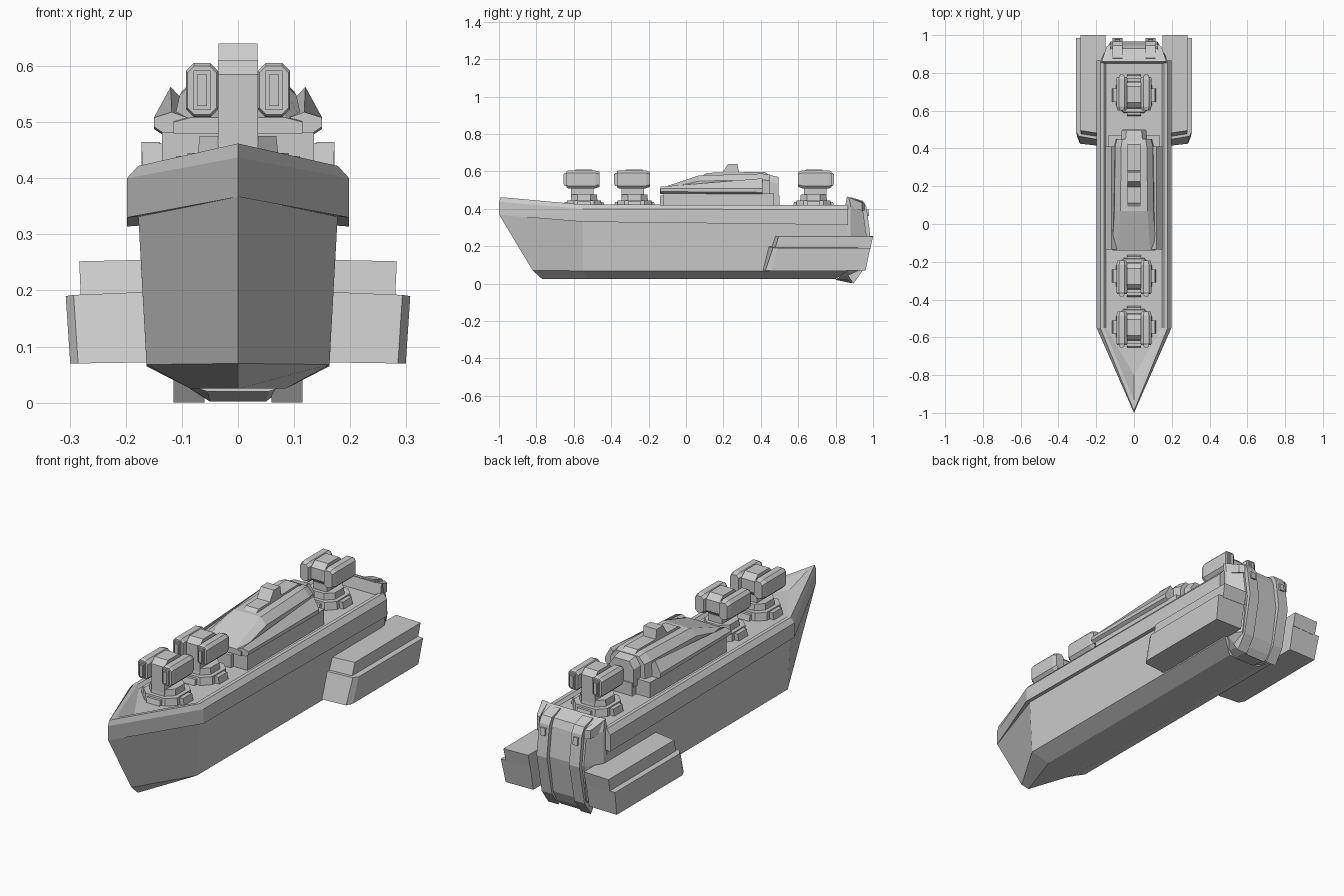
import bpy, bmesh, math

grey = bpy.data.materials.new("warship grey")
grey.diffuse_color = (0.6, 0.6, 0.6, 1)


def loft(name, rings, cap=True):
    """Skin a list of closed rings having equal point counts."""
    bm = bmesh.new()
    vs = [[bm.verts.new(p) for p in r] for r in rings]
    n = len(rings[0])
    for a, b in zip(vs, vs[1:]):
        for i in range(n):
            j = (i + 1) % n
            bm.faces.new((a[i], a[j], b[j], b[i]))
    if cap:
        bm.faces.new(vs[0])
    bm.faces.new(vs[-1])
    bmesh.ops.remove_doubles(bm, verts=bm.verts[:], dist=1e-5)
    bmesh.ops.dissolve_degenerate(bm, dist=1e-5, edges=bm.edges[:])
    bmesh.ops.recalc_face_normals(bm, faces=bm.faces[:])
    me = bpy.data.meshes.new(name)
    bm.to_mesh(me)
    bm.free()
    me.materials.append(grey)
    ob = bpy.data.objects.new(name, me)
    bpy.context.collection.objects.link(ob)
    return ob


def sym(half):
    """Complete a right-hand half ring with its mirror image."""
    return half + [(-x, y, z) for x, y, z in reversed(half)]


def box(name, x0, x1, y0, y1, z0, z1, tx=0.0, ty=0.0):
    """Box whose top is drawn in by tx and ty."""
    ring = lambda z, a, b: [(x0 + a, y0 + b, z), (x1 - a, y0 + b, z),
                            (x1 - a, y1 - b, z), (x0 + a, y1 - b, z)]
    return loft(name, [ring(z0, 0, 0), ring(z1, tx, ty)])


def prism_x(name, x0, x1, profile):
    """Side profile (y, z) extruded across x."""
    return loft(name, [[(x, y, z) for y, z in profile] for x in (x0, x1)])


def octagon(cx, y, cz, w, h, c):
    """Chamfered rectangle in the x-z plane."""
    pts = [(w, h - c), (w - c, h), (c - w, h), (-w, h - c),
           (-w, c - h), (c - w, -h), (w - c, -h), (w, c - h)]
    return [(cx + a, y, cz + b) for a, b in pts]


# Hull with a raked, faceted bow
loft("hull", [
    sym([(0, -0.77, 0.025), (0, -0.82, 0.07), (0, -1, 0.37)]),
    sym([(0.085, -0.52, 0.025), (0.163, -0.55, 0.068), (0.178, -0.55, 0.34)]),
    sym([(0.085, 0.80, 0.025), (0.163, 0.86, 0.065), (0.178, 0.86, 0.34)])], cap=False)

# Overhanging belt, bulwark and sunken deck
loft("belt_and_deck", [
    sym([(0, -0.985, 0.368), (0, -1, 0.367), (0, -1, 0.437),
         (0, -0.99, 0.462), (0, -0.935, 0.455), (0, -0.80, 0.415)]),
    sym([(0.17, -0.55, 0.332), (0.198, -0.55, 0.330), (0.198, -0.55, 0.400),
         (0.178, -0.55, 0.422), (0.160, -0.55, 0.422), (0.148, -0.55, 0.408)]),
    sym([(0.17, 0.865, 0.316), (0.198, 0.865, 0.314), (0.198, 0.865, 0.395),
         (0.178, 0.865, 0.420), (0.160, 0.865, 0.420), (0.148, 0.865, 0.408)])], cap=False)


# Faceted stern block, built in levels
def stern_level(y0, z0, xs, ym, xr, yr, zr):
    return sym([(xs, y0, z0), (xs, ym, z0), (xr, yr, zr)])


loft("stern", [
    stern_level(0.80, 0.02, 0.055, 0.86, 0.05, 0.885, 0.002),
    stern_level(0.82, 0.035, 0.10, 0.87, 0.085, 0.91, 0.03),
    stern_level(0.84, 0.08, 0.162, 0.87, 0.12, 0.935, 0.08),
    stern_level(0.85, 0.26, 0.172, 0.88, 0.125, 0.965, 0.26),
    stern_level(0.85, 0.41, 0.172, 0.88, 0.125, 0.945, 0.40),
    stern_level(0.86, 0.462, 0.17, 0.87, 0.12, 0.93, 0.435)])

# Stern ribs, bollard plates, sponsons and superstructure flanks on both sides
for s, side in ((1, "right"), (-1, "left")):
    prism_x("stern_rib_" + side, s * 0.06, s * 0.115,
            [(0.86, 0.05), (0.895, 0.0), (0.945, 0.07), (0.985, 0.26), (0.965, 0.41),
             (0.945, 0.442), (0.88, 0.462), (0.86, 0.44)])
    prism_x("stern_light_" + side, s * 0.075, s * 0.10,
            [(0.95, 0.36), (0.98, 0.36), (0.975, 0.395), (0.95, 0.395)])
    # Stern corner fin
    loft("stern_corner_" + side, [
        [(s * 0.14, 0.86, 0.41), (s * 0.172, 0.86, 0.41), (s * 0.172, 0.86, 0.465), (s * 0.14, 0.86, 0.465)],
        [(s * 0.12, 0.955, 0.39), (s * 0.145, 0.94, 0.39), (s * 0.145, 0.94, 0.432), (s * 0.12, 0.955, 0.432)]])

    # Lower and upper sponson
    loft("sponson_lower_" + side, [
        [(s * 0.15, 0.41, 0.072), (s * 0.285, 0.425, 0.07), (s * 0.299, 0.455, 0.07),
         (s * 0.299, 0.96, 0.07), (s * 0.15, 0.96, 0.072)],
        [(s * 0.15, 0.44, 0.198), (s * 0.293, 0.465, 0.192), (s * 0.307, 0.49, 0.19),
         (s * 0.307, 0.985, 0.19), (s * 0.15, 0.985, 0.198)]])
    loft("sponson_upper_" + side, [
        [(s * 0.15, 0.455, 0.19), (s * 0.28, 0.475, 0.185), (s * 0.28, 0.985, 0.185), (s * 0.15, 0.985, 0.19)],
        [(s * 0.15, 0.475, 0.255), (s * 0.283, 0.495, 0.252), (s * 0.283, 1.0, 0.252), (s * 0.15, 1.0, 0.255)]])

    # Tapering flank of the superstructure
    loft("flank_" + side, [
        [(s * 0.09, -0.135, 0.482), (s * 0.135, -0.135, 0.482), (s * 0.15, -0.135, 0.492),
         (s * 0.15, -0.135, 0.508), (s * 0.118, -0.135, 0.518), (s * 0.09, -0.135, 0.508)],
        [(s * 0.09, 0.41, 0.478), (s * 0.135, 0.41, 0.478), (s * 0.15, 0.41, 0.488),
         (s * 0.15, 0.41, 0.508), (s * 0.12, 0.41, 0.563), (s * 0.09, 0.41, 0.53)]])

# Superstructure base, cabin, rear arch and mast block
box("superstructure_base", -0.135, 0.135, -0.12, 0.47, 0.40, 0.482)
box("deck_step", -0.06, 0.06, -0.14, 0.50, 0.40, 0.47)
loft("cabin", [
    sym([(0.115, -0.14, 0.48), (0.115, -0.14, 0.50), (0.085, -0.14, 0.508)]),
    sym([(0.112, 0.07, 0.48), (0.104, 0.07, 0.548), (0.072, 0.07, 0.578)]),
    sym([(0.105, 0.41, 0.48), (0.100, 0.41, 0.555), (0.068, 0.41, 0.588)]),
    sym([(0.095, 0.45, 0.48), (0.090, 0.45, 0.55), (0.062, 0.45, 0.582)])])
loft("rear_arch", [
    sym([(0.07, 0.44, 0.45), (0.07, 0.44, 0.545), (0.045, 0.44, 0.582)]),
    sym([(0.065, 0.495, 0.45), (0.065, 0.495, 0.535), (0.04, 0.495, 0.57)])])
prism_x("roof_spine", -0.035, 0.035,
        [(0.08, 0.57), (0.11, 0.592), (0.42, 0.597), (0.46, 0.57)])
prism_x("mast_block", -0.035, 0.035,
        [(0.19, 0.585), (0.225, 0.64), (0.275, 0.64), (0.285, 0.585)])


# Gun turrets: stepped base, tall neck and two pods
def turret(name, cy, d):
    Y = lambda y: cy + d * y

    def tier(part, r, c, z0, z1, t):
        def ring(z, k):
            p = [(r, c), (c, r), (-c, r), (-r, c), (-r, -c), (-c, -r), (c, -r), (r, -c)]
            return [(a * k, cy + b * k, z) for a, b in p]
        loft(name + part, [ring(z0, 1), ring(z1, t)])

    tier("_base", 0.095, 0.055, 0.40, 0.445, 0.95)
    box(name + "_cross_x", -0.118, 0.118, cy - 0.035, cy + 0.035, 0.40, 0.44, 0.008)
    box(name + "_cross_y", -0.036, 0.036, cy - 0.112, cy + 0.112, 0.40, 0.436, 0, 0.008)
    tier("_collar", 0.072, 0.036, 0.44, 0.475, 0.95)
    prism_x(name + "_neck", -0.036, 0.036,
            [(Y(-0.07), 0.44), (Y(-0.07), 0.585), (Y(-0.045), 0.61), (Y(0.04), 0.61),
             (Y(0.068), 0.585), (Y(0.068), 0.53), (Y(0.05), 0.51), (Y(0.05), 0.44)])
    for s, side in ((1, "_right"), (-1, "_left")):
        x = s * 0.064
        # Pod with a stepped muzzle plate
        loft(name + "_pod" + side, [octagon(x, Y(y), 0.557, w, h, c) for y, w, h, c in (
            (-0.095, 0.026, 0.043, 0.012), (-0.085, 0.029, 0.048, 0.014),
            (0.06, 0.029, 0.048, 0.014), (0.082, 0.022, 0.040, 0.012))])
        box(name + "_muzzle" + side, x - 0.015, x + 0.015,
            *sorted((Y(-0.104), Y(-0.09))), 0.522, 0.592)
        box(name + "_muzzle_plate" + side, x - 0.009, x + 0.009,
            *sorted((Y(-0.109), Y(-0.10))), 0.529, 0.585)


turret("fore_turret", -0.545, 1)
turret("second_turret", -0.275, 1)
turret("aft_turret", 0.682, -1)
